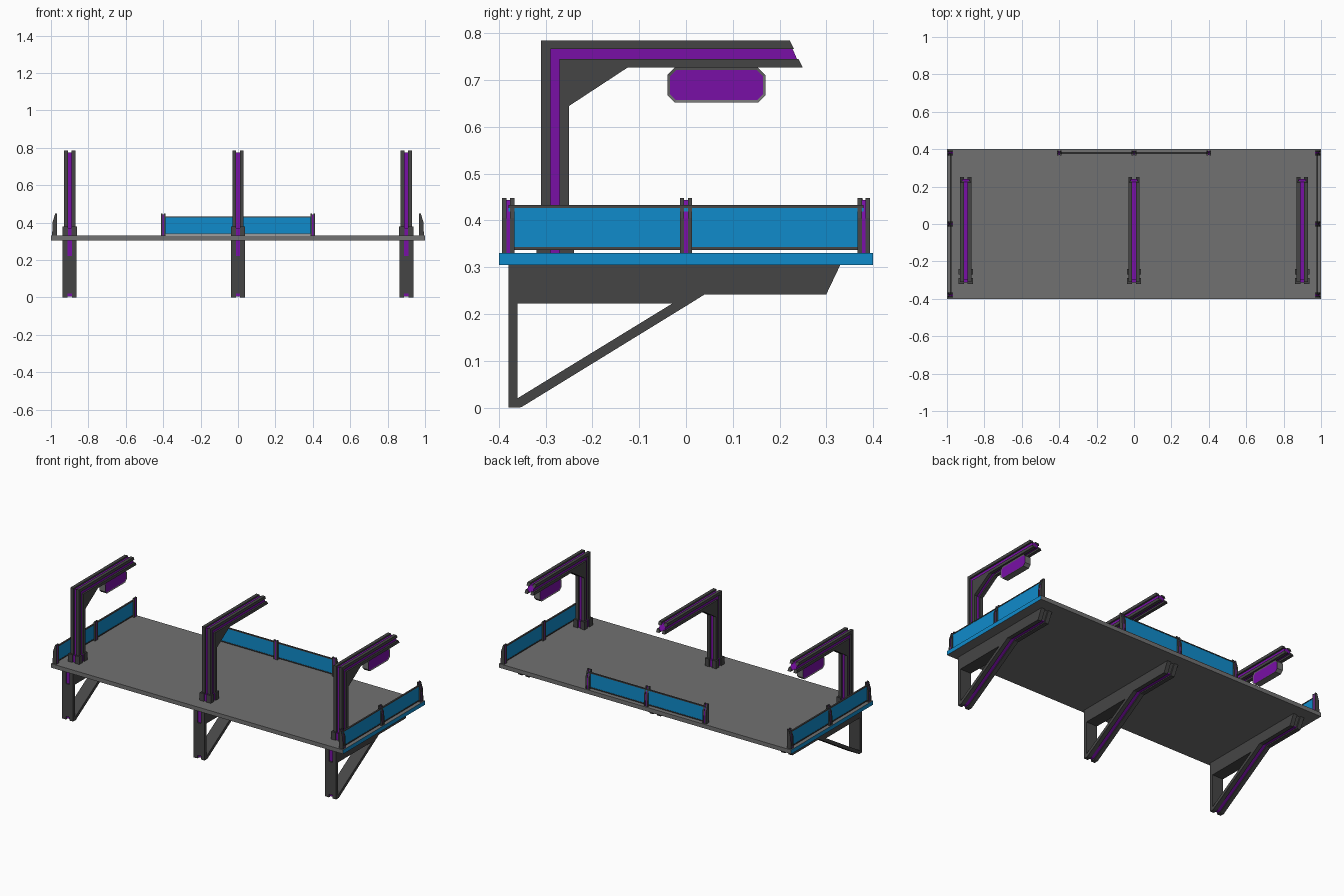
import bpy, bmesh, math
from mathutils import Matrix

if "Cube" in bpy.data.objects:
    bpy.data.objects.remove(bpy.data.objects["Cube"])


def material(name, r, g, b):
    m = bpy.data.materials.new(name)
    m.diffuse_color = (r, g, b, 1)
    m.use_nodes = True
    m.node_tree.nodes["Principled BSDF"].inputs["Base Color"].default_value = m.diffuse_color
    return m


DARK = material("dark_metal", 0.06, 0.06, 0.06)
GREY = material("deck_grey", 0.165, 0.165, 0.165)
PURPLE = material("purple", 0.19, 0.005, 0.38)
BLUE = material("blue", 0.005, 0.26, 0.6)


def part(name, prisms, mat, M=Matrix()):
    """One object from (yz profile, x start, x end) prisms."""
    bm = bmesh.new()
    for pts, a, b in prisms:
        f = bm.faces.new([bm.verts.new((a, y, z)) for y, z in pts])
        ext = bmesh.ops.extrude_face_region(bm, geom=[f])["geom"]
        bmesh.ops.translate(bm, vec=(b - a, 0, 0),
                            verts=[v for v in ext if isinstance(v, bmesh.types.BMVert)])
        # extrusion keeps the start cap
    bmesh.ops.recalc_face_normals(bm, faces=bm.faces)
    me = bpy.data.meshes.new(name)
    bm.to_mesh(me)
    bm.free()
    me.materials.append(mat)
    ob = bpy.data.objects.new(name, me)
    ob.matrix_world = M
    bpy.context.collection.objects.link(ob)
    return ob


def rect(y0, y1, z0, z1):
    return [(y0, z0), (y1, z0), (y1, z1), (y0, z1)]


def pair(pts, a, b):
    """The same profile on both sides of x = 0."""
    return [(pts, -b, -a), (pts, a, b)]


# deck with blue end faces
deck = part("deck", [(rect(-0.4, 0.4, 0.305, 0.33), -1, 1)], GREY)
deck.data.materials.append(BLUE)
for p in deck.data.polygons:
    if abs(p.normal.x) > 0.9:
        p.material_index = 1


def lamp_arm(x, tag, has_sign):
    M = Matrix.Translation((x, 0, 0))
    # dark corner bars around a recessed purple core
    outer = [(-0.31, 0.33), (-0.29, 0.33), (-0.29, 0.767), (0.231, 0.767),
             (0.222, 0.785), (-0.31, 0.785)]
    inner = [(-0.27, 0.33), (-0.25, 0.33), (-0.25, 0.645), (-0.125, 0.727),
             (0.25, 0.727), (0.241, 0.745), (-0.27, 0.745)]
    core = [(-0.30, 0.33), (-0.26, 0.33), (-0.26, 0.65), (-0.128, 0.737),
            (0.241, 0.737), (0.224, 0.776), (-0.30, 0.776)]
    part("arm_frame_" + tag, pair(outer, 0.01, 0.03) + pair(inner, 0.01, 0.03), DARK, M)
    part("arm_core_" + tag, [(core, -0.02, 0.02)], PURPLE, M)
    # foot block with the same grooves
    foot = pair(rect(-0.32, -0.29, 0.33, 0.378), 0.01, 0.038)
    foot += pair(rect(-0.27, -0.24, 0.33, 0.378), 0.01, 0.038)
    part("arm_foot_" + tag, foot, DARK, M)
    part("foot_core_" + tag, [(rect(-0.312, -0.248, 0.33, 0.372), -0.03, 0.03)], PURPLE, M)
    # hanging octagonal sign with recessed faces
    if has_sign:
        y0, y1, z0, z1, c = -0.04, 0.17, 0.652, 0.727, 0.016
        octagon = [(y0 + c, z0), (y1 - c, z0), (y1, z0 + c), (y1, z1 - c),
                   (y1 - c, z1), (y0 + c, z1), (y0, z1 - c), (y0, z0 + c)]
        sign = part("sign_" + tag, [(octagon, -0.02, 0.02)], GREY, M)
        sign.data.materials.append(PURPLE)
        bm = bmesh.new()
        bm.from_mesh(sign.data)
        caps = [f for f in bm.faces if abs(f.normal.x) > 0.9]
        bmesh.ops.inset_individual(bm, faces=caps, thickness=0.006, depth=-0.003)
        for f in caps:
            f.material_index = 1
        bm.to_mesh(sign.data)
        bm.free()


def bracket(x, tag):
    M = Matrix.Translation((x, 0, 0))
    w, g = 0.0375, 0.012
    beam = [(-0.38, 0.305), (0.33, 0.305), (0.30, 0.242), (0.04, 0.242),
            (0.008, 0.222), (-0.38, 0.222)]
    strut = [(-0.36, 0.02), (-0.03, 0.222), (0.008, 0.222), (-0.35, 0.002),
             (-0.355, 0), (-0.38, 0), (-0.38, 0.02)]
    beam_mid = [(-0.368, 0.305), (0.322, 0.305), (0.295, 0.253), (0.035, 0.253),
                (-0.012, 0.222), (-0.368, 0.222)]
    strut_mid = [(-0.36, 0.02), (-0.03, 0.222), (-0.012, 0.222), (-0.357, 0.012)]
    strip = [(-0.357, 0.012), (0.033, 0.254), (0.296, 0.254), (0.296, 0.249),
             (0.038, 0.249), (-0.352, 0.008), (-0.372, 0.006), (-0.372, 0.02), (-0.36, 0.02)]
    part("bracket_" + tag,
         pair(beam, g, w) + pair(strut, g, w)
         + [(beam_mid, -g, g), (strut_mid, -g, g), (rect(-0.38, -0.36, 0.02, 0.222), -w, w)],
         DARK, M)
    part("bracket_strip_" + tag,
         [(strip, -g, g), (rect(-0.372, -0.366, 0.222, 0.305), -g, g)], PURPLE, M)


for x, tag in ((-0.9, "left"), (0, "middle"), (0.9, "right")):
    lamp_arm(x, tag, x != 0)
    bracket(x, tag)


def railing(tag, half, M):
    # local frame: runs along x, outside is +y, deck edge at y = 0
    post = [(-0.033, 0.33), (-0.006, 0.33), (-0.009, 0.405), (-0.023, 0.448), (-0.033, 0.448)]
    core = [(-0.032, 0.33), (-0.009, 0.33), (-0.012, 0.404), (-0.025, 0.444), (-0.032, 0.444)]
    bars, cores = [], []
    for s in (-half, 0, half):
        for pts, a, b in pair(post, 0.004, 0.013):
            bars.append((pts, s + a, s + b))
        cores.append((core, s - 0.004, s + 0.004))
    part("rail_posts_" + tag, bars, DARK, M)
    part("rail_post_strips_" + tag, cores, PURPLE, M)
    part("rail_panel_" + tag, [(rect(-0.023, -0.017, 0.342, 0.428), -half, half)], BLUE, M)
    part("rail_trim_" + tag, [(rect(-0.025, -0.015, 0.337, 0.343), -half, half),
                              (rect(-0.025, -0.015, 0.427, 0.433), -half, half)], DARK, M)


railing("back", 0.4, Matrix.Translation((0, 0.4, 0)))
railing("right", 0.38, Matrix.Translation((1, 0, 0)) @ Matrix.Rotation(-math.pi / 2, 4, "Z"))
railing("left", 0.38, Matrix.Translation((-1, 0, 0)) @ Matrix.Rotation(math.pi / 2, 4, "Z"))
